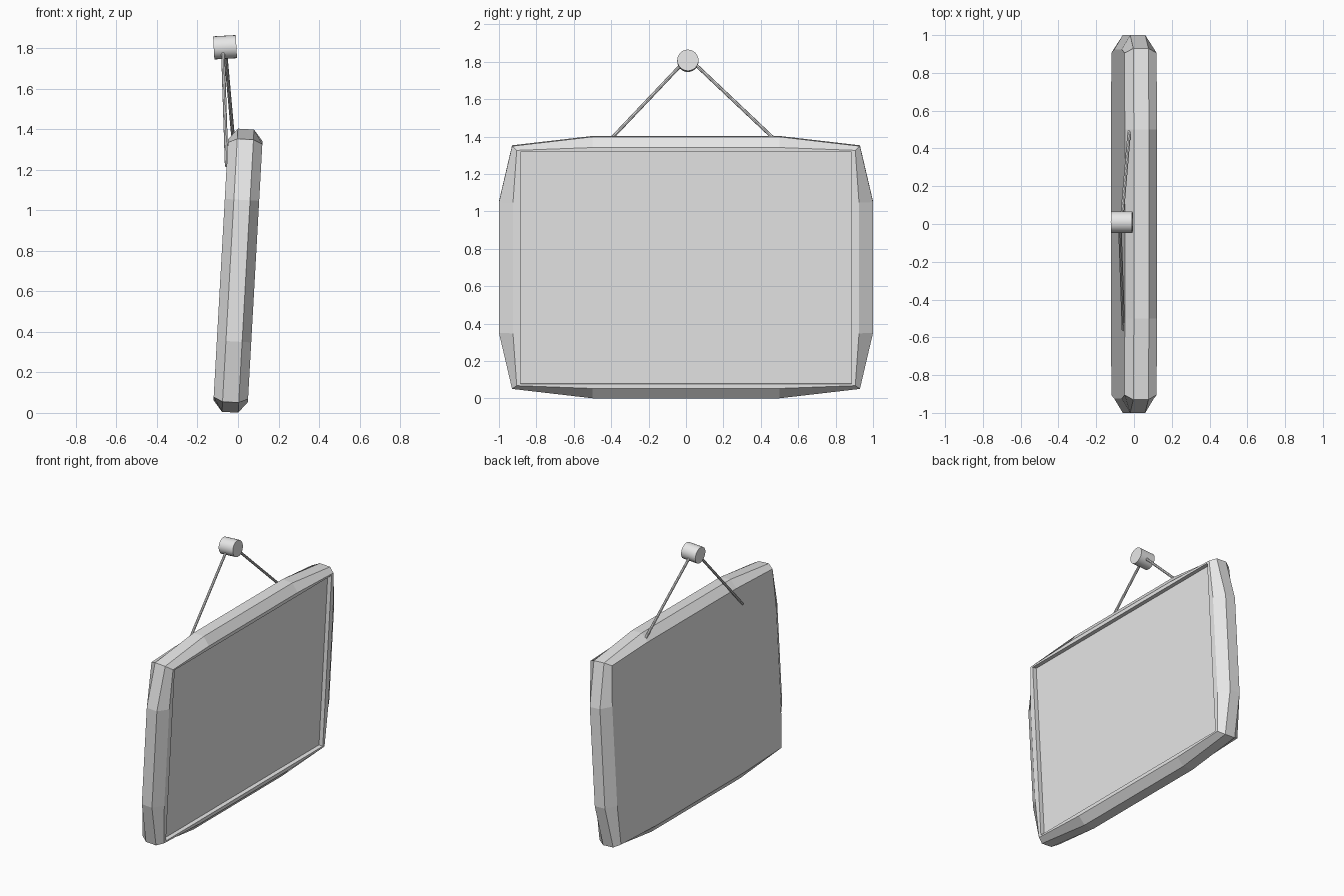
import bpy, bmesh, math
from mathutils import Vector, Matrix

cube = bpy.data.objects.get("Cube")
if cube:
    bpy.data.objects.remove(cube, do_unlink=True)

GREY = (0.8, 0.8, 0.8, 1)
grey = bpy.data.materials.new("plain grey")
grey.use_nodes = True
grey.diffuse_color = GREY
grey.node_tree.nodes["Principled BSDF"].inputs["Base Color"].default_value = GREY

TILT = 0.056


def add_object(name, bm, smooth=False):
    bmesh.ops.recalc_face_normals(bm, faces=bm.faces)
    mesh = bpy.data.meshes.new(name)
    bm.to_mesh(mesh)
    bm.free()
    mesh.materials.append(grey)
    obj = bpy.data.objects.new(name, mesh)
    bpy.context.collection.objects.link(obj)
    if smooth:
        bpy.ops.object.select_all(action='DESELECT')
        obj.select_set(True)
        bpy.context.view_layer.objects.active = obj
        bpy.ops.object.shade_smooth_by_angle(angle=math.radians(40))
    return obj


def outline(quarter):
    """Mirror one quarter of an outline into a closed loop."""
    half = quarter + [(-y, z) for y, z in reversed(quarter)]
    return half + [(-y, -z) for y, z in half]


def rod(name, start, end, radius, sides):
    start, end = Vector(start), Vector(end)
    axis = end - start
    bm = bmesh.new()
    bmesh.ops.create_cone(bm, cap_ends=True, segments=sides, radius1=radius,
                          radius2=radius, depth=axis.length)
    turn = axis.to_track_quat('Z', 'Y').to_matrix().to_4x4()
    bm.transform(Matrix.Translation((start + end) / 2) @ turn)
    return add_object(name, bm, smooth=True)


# Board: bulged edge band, chamfered to a flat back and a rimmed front
edge = outline([(1, 0.35), (0.93, 0.65), (0.5, 0.7)])
face = outline([(0.925, 0.35), (0.905, 0.63), (0.5, 0.645)])
bm = bmesh.new()
rings = [[bm.verts.new((x, y, z)) for y, z in loop]
         for x, loop in ((-0.085, face), (-0.04, edge), (0.04, edge), (0.085, face))]
count = len(edge)
for a, b in zip(rings, rings[1:]):
    for i in range(count):
        j = (i + 1) % count
        bm.faces.new((a[i], a[j], b[j], b[i]))
bm.faces.new(rings[0])

# Recessed picture panel in the front
corners = [(0.885, 0.62), (-0.885, 0.62), (-0.885, -0.62), (0.885, -0.62)]
lip = [bm.verts.new((0.085, y, z)) for y, z in corners]
panel = [bm.verts.new((0.055, y, z)) for y, z in corners]
front = rings[-1]
for k in range(4):
    n = (k + 1) % 4
    bm.faces.new((lip[k], lip[n], panel[n], panel[k]))
    # each rim piece runs from one outer corner to the next
    arc = [front[(3 * k + 1 + s) % count] for s in range(4)]
    bm.faces.new(arc + [lip[n], lip[k]])
bm.faces.new(panel)
bm.transform(Matrix.Translation((0, 0, 0.702)) @ Matrix.Rotation(TILT, 4, 'Y'))
add_object("picture_board", bm)

# Wall peg
peg_centre = Vector((-0.064, 0.01, 1.805))
half_peg = Vector((math.cos(TILT), 0, math.sin(TILT))) * 0.056
rod("wall_peg", peg_centre - half_peg, peg_centre + half_peg, 0.057, 24)

# Hanging cords
rod("left_cord", (-0.064, 0.035, 1.80), (-0.025, 0.49, 1.37), 0.009, 8)
rod("right_cord", (-0.075, -0.01, 1.80), (-0.056, -0.56, 1.22), 0.009, 8)
